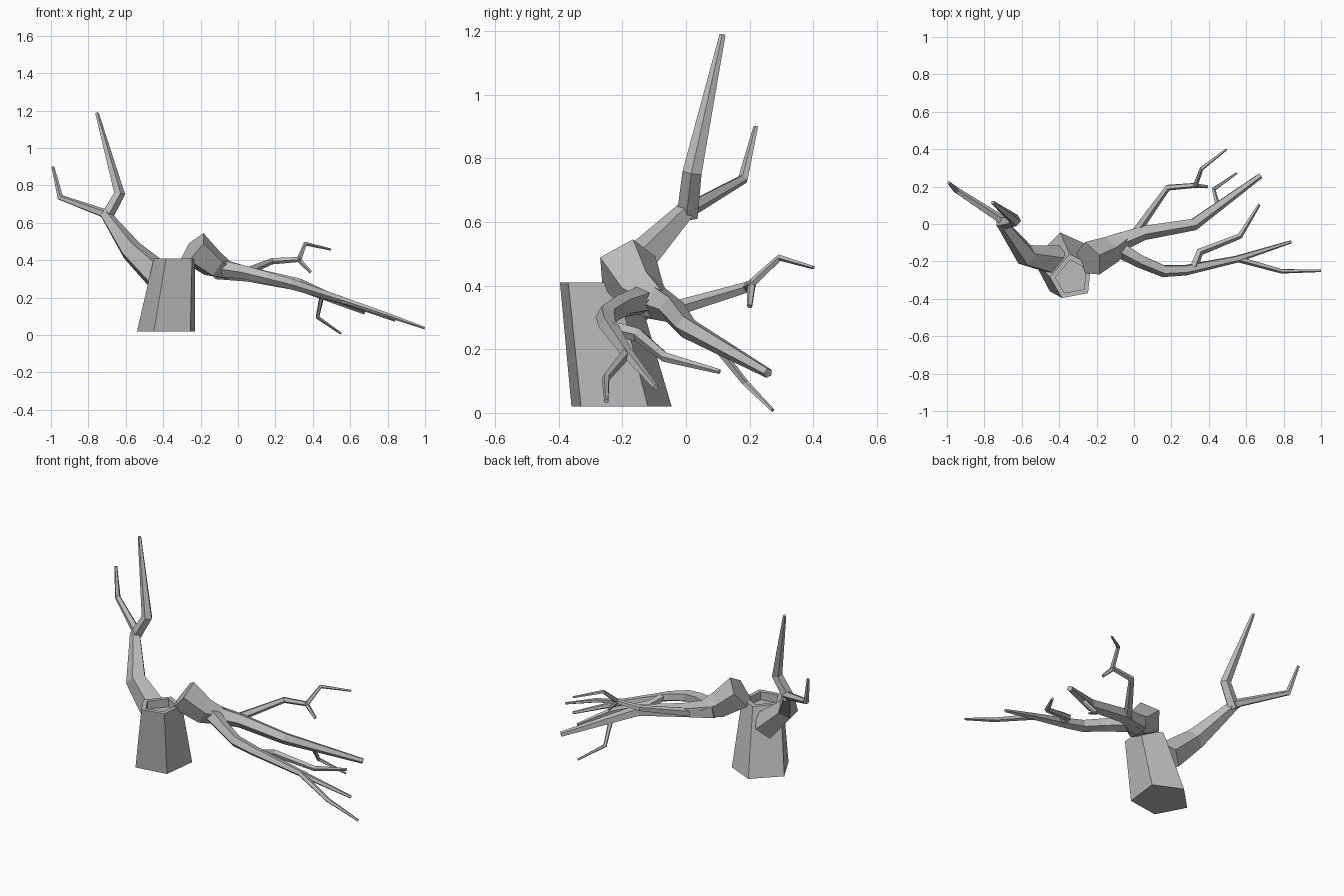
import bpy, bmesh, math
from mathutils import Vector

if "Cube" in bpy.data.objects:
    bpy.data.objects.remove(bpy.data.objects["Cube"])

bark = bpy.data.materials.new("grey_bark")
bark.use_nodes = True
bark.diffuse_color = (0.5, 0.5, 0.5, 1)
bark.node_tree.nodes["Principled BSDF"].inputs["Base Color"].default_value = (0.5, 0.5, 0.5, 1)


def finish(bm, name):
    bmesh.ops.recalc_face_normals(bm, faces=bm.faces)
    mesh = bpy.data.meshes.new(name)
    bm.to_mesh(mesh)
    bm.free()
    mesh.materials.append(bark)
    obj = bpy.data.objects.new(name, mesh)
    bpy.context.collection.objects.link(obj)
    return obj


def bridge(bm, a, b):
    for i in range(len(a)):
        j = (i + 1) % len(a)
        bm.faces.new((a[i], a[j], b[j], b[i]))


def limb(name, nodes, sides=5, turn=0.0):
    """Tapered, mitred tube through nodes of (x, y, z, radius)."""
    bm = bmesh.new()
    pts = [Vector(n[:3]) for n in nodes]
    dirs = [(b - a).normalized() for a, b in zip(pts, pts[1:])]
    side = dirs[0].cross(Vector((0, 0, 1))).normalized()
    rings = []
    for i, p in enumerate(pts):
        t = (dirs[max(i - 1, 0)] + dirs[min(i, len(dirs) - 1)]).normalized()
        side = (side - t * side.dot(t)).normalized()
        up = side.cross(t)
        ring = []
        for k in range(sides):
            a = turn + math.tau * k / sides
            ring.append(bm.verts.new(p + nodes[i][3] * (math.cos(a) * side + math.sin(a) * up)))
        rings.append(ring)
    for a, b in zip(rings, rings[1:]):
        bridge(bm, a, b)
    bm.faces.new(rings[0])
    bm.faces.new(rings[-1])
    return finish(bm, name)


# Leaning five-sided stump with a shallow hollow top
base = [(-.45, -.36), (-.255, -.33), (-.23, -.12), (-.395, -.045), (-.54, -.19)]
rim = [(-.385, -.396), (-.246, -.37), (-.23, -.22), (-.345, -.16), (-.45, -.285)]
bm = bmesh.new()
bottom = [bm.verts.new((x, y, 0.02)) for x, y in base]
top = [bm.verts.new((x, y, 0.41)) for x, y in rim]
centre = sum((v.co for v in top), Vector()) / len(top)
lip = [bm.verts.new(v.co.lerp(centre, 0.25)) for v in top]
floor = [bm.verts.new(v.co - Vector((0, 0, 0.05))) for v in lip]
for a, b in ((bottom, top), (top, lip), (lip, floor)):
    bridge(bm, a, b)
bm.faces.new(bottom)
bm.faces.new(floor)
finish(bm, "stump")

# Standing limb that forks into two upright branches
limb("standing_limb", [(-.41, -.2, .3, .085), (-.575, -.17, .455, .062), (-.71, .01, .645, .03)])
limb("tall_branch", [(-.71, .005, .62, .035), (-.635, .02, .755, .032), (-.755, .115, 1.188, .01)])
limb("short_branch", [(-.69, .01, .64, .026), (-.95, .18, .735, .017), (-.99, .22, .9, .008)])

# Fallen trunk and its two main limbs
limb("fallen_trunk", [(-.24, -.19, .465, .1), (-.13, -.14, .375, .078), (-.05, -.085, .34, .05)], turn=0.3)
limb("back_limb", [(-.12, -.11, .355, .06), (.05, -.045, .325, .042),
                   (.32, 0, .27, .035), (.675, .258, .125, .016)])
limb("front_limb", [(-.12, -.11, .36, .05), (.04, -.2, .335, .038), (.16, -.25, .305, .035),
                    (.28, -.245, .275, .03), (.55, -.187, .19, .02), (.84, -.095, .08, .009)])

# Twigs on the back limb
limb("rising_twig", [(.01, -.04, .325, .026), (.18, .195, .395, .018), (.335, .208, .405, .014)])
limb("rising_twig_long_tip", [(.325, .2, .4, .014), (.36, .295, .488, .011), (.495, .4, .457, .006)])
limb("rising_twig_short_tip", [(.32, .207, .408, .014), (.39, .2, .335, .009)])
limb("drooping_twig", [(.45, .09, .215, .014), (.425, .185, .095, .011), (.55, .272, .008, .006)])

# Twigs on the front limb
limb("inner_twig", [(.32, -.23, .265, .024), (.35, -.15, .245, .022),
                    (.565, -.065, .175, .016), (.67, .105, .13, .008)])
limb("outer_twig", [(.55, -.185, .19, .018), (.79, -.252, .11, .013), (.998, -.25, .037, .007)])
